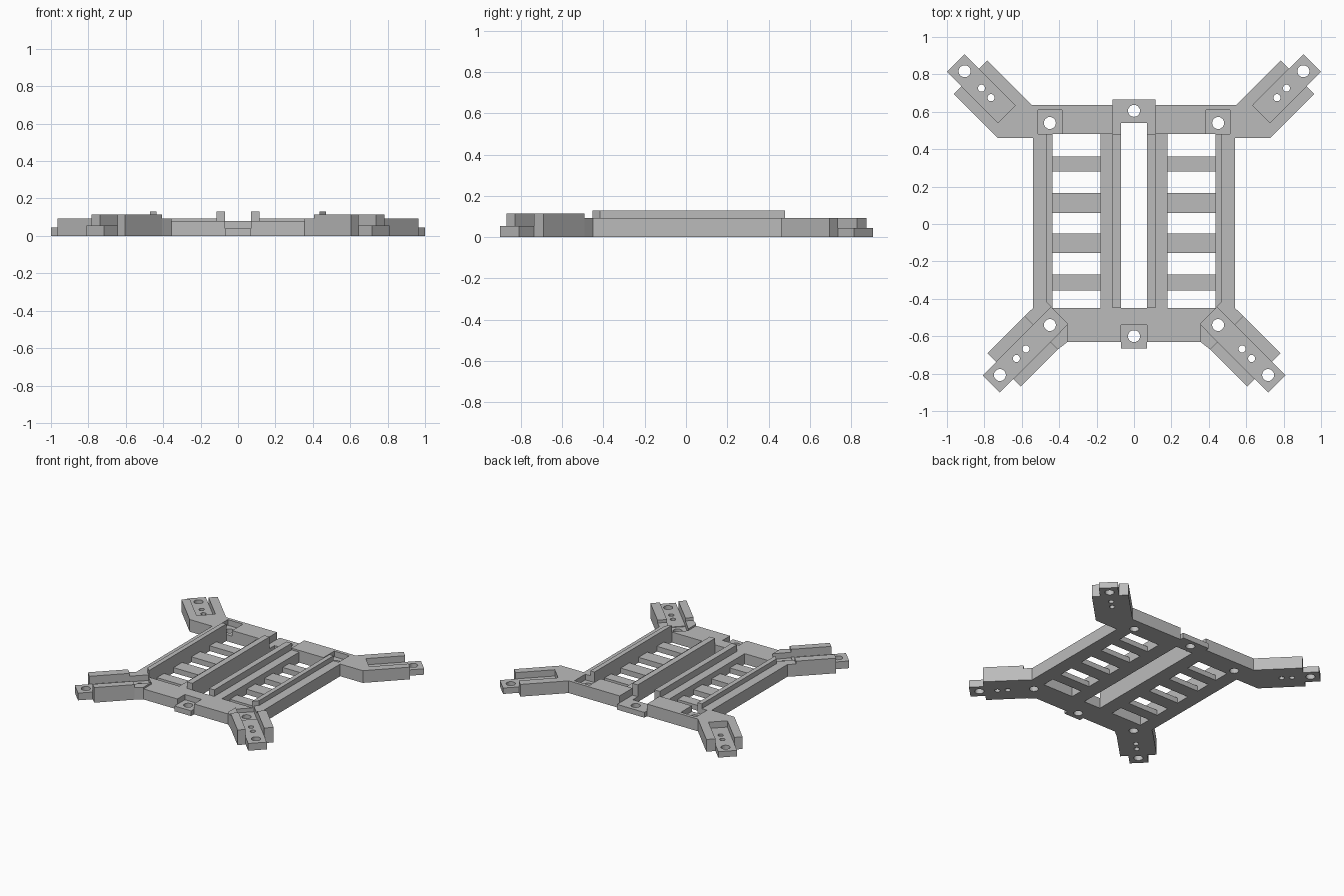
import bpy, bmesh, math

cube = bpy.data.objects.get("Cube")
if cube:
    bpy.data.objects.remove(cube, do_unlink=True)

grey = bpy.data.materials.new("matte grey")
grey.use_nodes = True
grey.diffuse_color = (0.5, 0.5, 0.5, 1)
grey.node_tree.nodes["Principled BSDF"].inputs["Base Color"].default_value = (0.5, 0.5, 0.5, 1)

R2 = math.sqrt(0.5)
BIG, SMALL = 0.032, 0.019


def plate(name, outline, height, holes=(), mirror=True):
    """Upright prism from a plan outline, with round holes (x, y, radius)."""
    bm = bmesh.new()
    loops = [outline]
    for x, y, r in holes:
        turns = [math.tau * i / 24 for i in range(24)]
        loops.append([(x + r * math.cos(a), y + r * math.sin(a)) for a in turns])
    for loop in loops:
        verts = [bm.verts.new((x, y, 0)) for x, y in loop]
        for i, v in enumerate(verts):
            bm.edges.new((verts[i - 1], v))
    bmesh.ops.triangle_fill(bm, edges=bm.edges[:], use_beauty=True, normal=(0, 0, 1))
    top = bmesh.ops.extrude_face_region(bm, geom=bm.faces[:], use_keep_orig=True)
    moved = [g for g in top["geom"] if isinstance(g, bmesh.types.BMVert)]
    bmesh.ops.translate(bm, verts=moved, vec=(0, 0, height))
    bmesh.ops.recalc_face_normals(bm, faces=bm.faces[:])
    mesh = bpy.data.meshes.new(name)
    bm.to_mesh(mesh)
    bm.free()
    mesh.materials.append(grey)
    ob = bpy.data.objects.new(name, mesh)
    bpy.context.collection.objects.link(ob)
    if mirror:
        mod = ob.modifiers.new("other side", "MIRROR")
        mod.use_mirror_merge = False
    return ob


def rect(x0, x1, y0, y1):
    return [(x0, y0), (x1, y0), (x1, y1), (x0, y1)]


def both(half):
    """Close a right-hand outline with its mirror image."""
    return half + [(-x, y) for x, y in reversed(half)]


# Diagonal axes: s runs outward along the arm, p runs across it
def back(s, p):
    return ((s + p) * R2, (s - p) * R2)


def front(s, p):
    return ((s + p) * R2, (p - s) * R2)


def band(axis, s0, s1, p0, p1):
    return [axis(s0, p0), axis(s1, p0), axis(s1, p1), axis(s0, p1)]


# Side rails, ribs and rungs
plate("side_rail", rect(0.47, 0.54, -0.417, 0.46), 0.093)
plate("side_rib", [(0.435, -0.452), (0.47, -0.417), (0.47, 0.48), (0.435, 0.48)], 0.13)
plate("center_rib", rect(0.07, 0.115, -0.45, 0.48), 0.13)
plate("center_strip", rect(0.115, 0.18, -0.45, 0.48), 0.08)
for i, (y0, y1) in enumerate([(-0.355, -0.27), (-0.155, -0.05), (0.06, 0.165), (0.28, 0.36)]):
    plate(f"rung_{i + 1}", rect(0.18, 0.435, y0, y1), 0.04)

# Front crossbar and its screw tab
plate("front_bar", both([(0.07, -0.54), (0.07, -0.63), (0.355, -0.63),
                         (0.355, -0.535), (0.44, -0.45)]), 0.08, mirror=False)
plate("front_tab", rect(-0.07, 0.07, -0.665, -0.54), 0.04, [(0, -0.6, BIG)], mirror=False)

# Back crossbar with forked arms
plate("back_bar_and_arm", [
    (0.115, 0.48), (0.385, 0.48), (0.385, 0.61), (0.513, 0.61), (0.513, 0.48),
    (0.47, 0.48), (0.47, 0.46), (0.73, 0.46), back(1.173, 0.19),
    back(1.173, 0.132), back(0.897, 0.132), back(0.897, 0), back(1.173, 0),
    back(1.173, -0.064), (0.545, 0.635), (0.115, 0.635)], 0.093)
plate("back_tongue", band(back, 0.897, 1.283, 0, 0.132), 0.045,
      [(*back(1.218, 0.063), BIG), (*back(1.09, 0.063), SMALL), (*back(1.018, 0.063), SMALL)])
plate("back_screw_pad", rect(0.385, 0.513, 0.48, 0.61), 0.05, [(0.45, 0.54, BIG)])
plate("back_tab", both([(0.07, 0.54), (0.07, 0.48), (0.115, 0.48), (0.115, 0.665)]),
      0.04, [(0, 0.605, BIG)], mirror=False)

# Front corners around the screw pads
plate("front_corner_inner", [(0.355, -0.63), (0.355, -0.535),
                             front(0.76, -0.13), front(0.76, -0.187)], 0.093)
plate("front_corner_outer", [front(0.627, 0), front(0.76, 0), front(0.76, 0.066),
                             (0.54, -0.45), (0.54, -0.417), (0.47, -0.417)], 0.093)
plate("front_screw_pad", band(front, 0.627, 0.76, -0.13, 0), 0.05,
      [(*front(0.7, -0.064), BIG)])

# Front arms: two raised cheeks and a tongue between them
plate("front_arm_inner_cheek", band(front, 0.76, 1.042, -0.187, -0.13), 0.115)
plate("front_arm_outer_cheek", band(front, 0.76, 1.042, 0, 0.066), 0.115)
plate("front_tongue", band(front, 0.76, 1.145, -0.13, 0), 0.055,
      [(*front(1.078, -0.064), BIG), (*front(0.953, -0.064), SMALL),
       (*front(0.881, -0.064), SMALL)])
